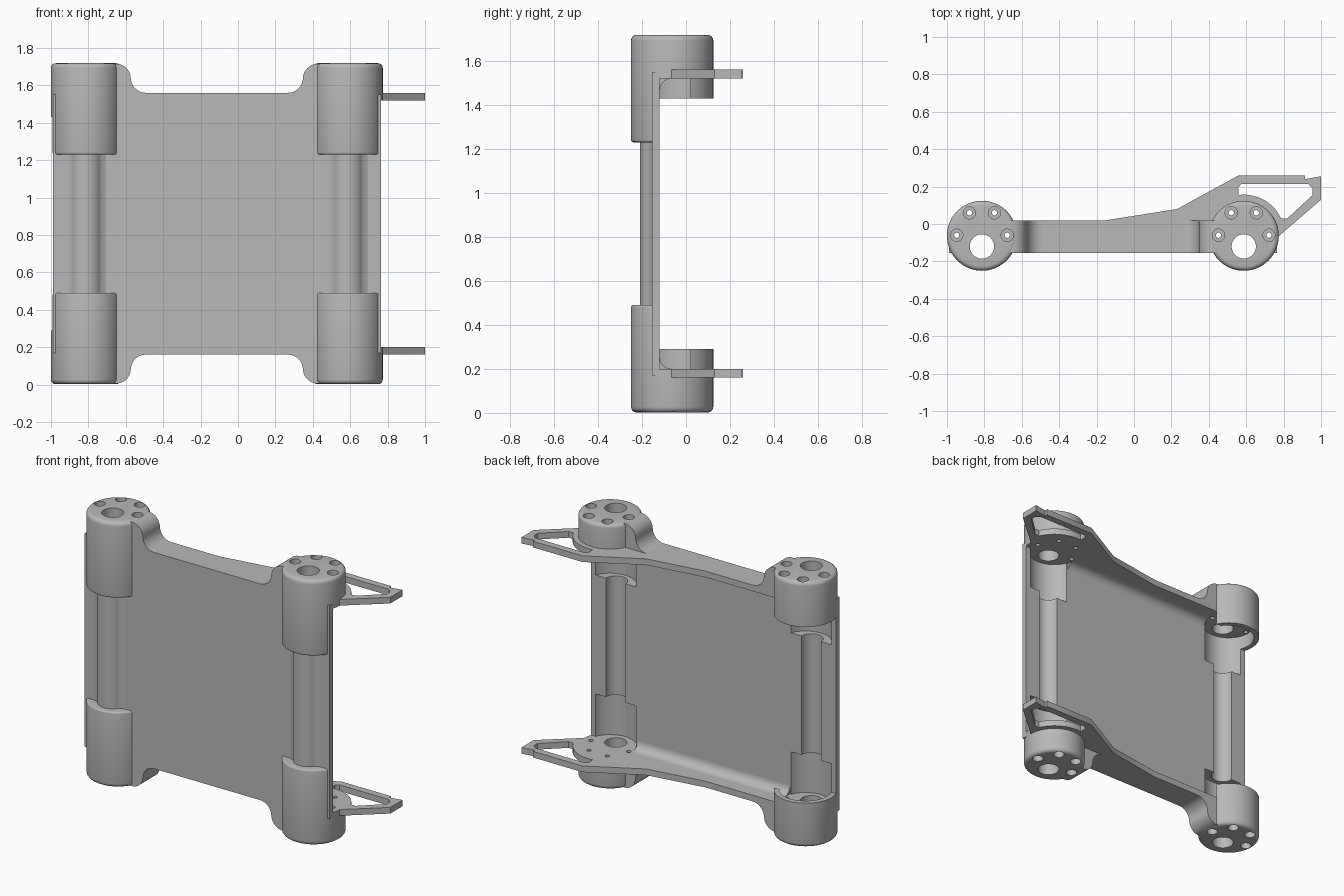
import bpy, bmesh, math
from mathutils import Matrix, Vector

if "Cube" in bpy.data.objects:
    bpy.data.objects.remove(bpy.data.objects["Cube"])

MID = 0.86           # height of the mirror plane; all heights below are measured from it
CAP, RIB_TOP, RIB_LOW, CUP, STEP = 0.858, 0.70, 0.66, 0.57, 0.37
FRONT, PLATE_BACK, RIB_BACK = -0.155, -0.12, 0.02
R, CY = 0.187, -0.063
SIDES = {"right": -0.813, "left": 0.587}

grey = bpy.data.materials.new("light grey")
grey.use_nodes = True
colour = (0.48, 0.48, 0.48, 1)
grey.diffuse_color = colour
grey.node_tree.nodes["Principled BSDF"].inputs["Base Color"].default_value = colour


def arc(cx, cy, r, a0, a1, n):
    """Points on an arc, angles in degrees."""
    steps = [math.radians(a0 + (a1 - a0) * i / n) for i in range(n + 1)]
    return [(cx + r * math.cos(a), cy + r * math.sin(a)) for a in steps]


def prism(name, points, lo, hi, axis="z", bevels=()):
    """Extrude a profile along an axis; bevels are (height, width) pairs."""
    place = {"z": lambda u, v, w: (u, v, w),
             "y": lambda u, v, w: (u, w, v),
             "x": lambda u, v, w: (w, u, v)}[axis]
    bm = bmesh.new()
    low = [bm.verts.new(place(u, v, lo)) for u, v in points]
    high = [bm.verts.new(place(u, v, hi)) for u, v in points]
    bm.faces.new(low)
    bm.faces.new(high)
    for i in range(len(points)):
        j = (i + 1) % len(points)
        bm.faces.new((low[i], low[j], high[j], high[i]))
    bmesh.ops.recalc_face_normals(bm, faces=bm.faces)
    for height, width in bevels:
        rim = [e for e in bm.edges if all(abs(v.co.z - height) < 1e-5 for v in e.verts)]
        bmesh.ops.bevel(bm, geom=rim, offset=width, segments=4, profile=0.5, affect="EDGES")
    mesh = bpy.data.meshes.new(name)
    bm.to_mesh(mesh)
    bm.free()
    mesh.materials.append(grey)
    ob = bpy.data.objects.new(name, mesh)
    ob.location.z = MID
    bpy.context.collection.objects.link(ob)
    return ob


def box(name, x0, x1, y0, y1, z0, z1):
    return prism(name, [(x0, y0), (x1, y0), (x1, y1), (x0, y1)], z0, z1)


def tube(name, x, y, r, z0, z1, n=64, bevels=()):
    return prism(name, arc(x, y, r, 0, 360, n)[:-1], z0, z1, "z", bevels)


def cutter(ob):
    ob.hide_render = True
    helpers.append(ob)
    return ob


def finish(ob, cutters=()):
    """Cut, mirror top to bottom, apply and shade."""
    for c in cutters:
        m = ob.modifiers.new("cut", "BOOLEAN")
        m.operation, m.solver, m.object = "DIFFERENCE", "EXACT", c
    m = ob.modifiers.new("mirror", "MIRROR")
    m.use_axis = (False, False, True)
    m.merge_threshold = 0.0005
    bpy.context.view_layer.update()
    deps = bpy.context.evaluated_depsgraph_get()
    mesh = bpy.data.meshes.new_from_object(ob.evaluated_get(deps))
    ob.modifiers.clear()
    ob.data = mesh
    bpy.ops.object.select_all(action="DESELECT")
    ob.select_set(True)
    bpy.context.view_layer.objects.active = ob
    bpy.ops.object.shade_smooth_by_angle(angle=math.radians(35))


helpers = []
drills, grooves, pockets = {}, {}, {}

# Cutters for the bores, screw holes, column grooves and pockets
for side, cx in SIDES.items():
    drills[side] = [cutter(tube("bore_cutter", cx, -0.12, 0.065, 0.6, 1))]
    for dx, y in ((0.067, 0.06), (0.135, -0.06)):
        for s in (-1, 1):
            x = cx + s * dx
            drills[side].append(cutter(tube("screw_cutter", x, y, 0.014, 0.6, 1, 20)))
            drills[side].append(cutter(tube("counterbore_cutter", x, y, 0.033, 0.81, 1, 28)))
    grooves[side] = cutter(tube("groove_cutter", cx, -0.12, 0.07, -0.1, 0.5))
    pockets[side] = cutter(tube("pocket_cutter", cx, CY, 0.155, STEP + 0.015, RIB_LOW))

for side, cx in SIDES.items():
    inward = 1 if side == "right" else -1

    # Round end tower with its half shell
    tower = tube(side + "_end_tower", cx, CY, R, STEP, CAP, 72, ((CAP, 0.025), (STEP, 0.01)))
    clip_top = CUP if side == "right" else RIB_LOW
    cuts = [cutter(box("back_cutter", cx - 0.3, cx + 0.3, PLATE_BACK, 0.3, 0.3, clip_top))]
    if side == "right":
        cuts.append(cutter(box("opening_cutter", cx + 0.09, cx + 0.3,
                               PLATE_BACK, RIB_BACK, 0.5, RIB_LOW)))
    finish(tower, cuts + [pockets[side], grooves[side]] + drills[side])

    # Slim hollow column between the towers, flared into the panel
    outline = ([(cx + 0.107, FRONT + 0.01), (cx + 0.107, FRONT)]
               + arc(cx, -0.12, 0.09, -32, -148, 20)
               + [(cx - 0.107, FRONT), (cx - 0.107, FRONT + 0.01)])
    column = prism(side + "_column", outline, 0, STEP + 0.01)
    finish(column, [grooves[side]])

    # Curved neck from tower to rib
    curve = arc(0.16, 0.775, 0.08, 90, 0, 10) + arc(0.32, 0.78, 0.08, 180, 270, 10)
    profile = [(0.15, RIB_LOW), (0.15, 0.855)] + curve + [(0.34, RIB_LOW)]
    neck = prism(side + "_neck", [(cx + inward * d, z) for d, z in profile],
                 FRONT, RIB_BACK, "y")
    finish(neck, drills[side])

# Front panel
panel = box("front_panel", -0.99, 0.765, FRONT, PLATE_BACK, 0, 0.69)
both = list(SIDES)
finish(panel, [pockets[s] for s in both] + [grooves[s] for s in both]
       + [drills[s][0] for s in both])

# Rib plate with the side bracket
outline = [(-0.81, FRONT), (0.587, FRONT), (0.72, -0.12), (0.78, -0.06), (1, 0.13),
           (1, 0.255), (0.915, 0.24), (0.915, 0.26), (0.56, 0.26), (0.23, 0.08),
           (-0.15, RIB_BACK), (-0.81, RIB_BACK)]
rib = prism("rib_and_bracket", outline, RIB_LOW, RIB_TOP)
slot = arc(SIDES["left"], CY, 0.22, 97, 25, 16) + [
    (0.82, 0.03), (0.955, 0.155), (0.955, 0.19), (0.93, 0.215), (0.575, 0.215), (0.557, 0.195)]
finish(rib, [cutter(prism("slot_cutter", slot, 0.6, 0.8))] + drills["left"] + drills["right"])

# Inner fillet between panel and rib
fillet = arc(-0.065, 0.605, 0.055, 180, 90, 8) + [(-0.065, 0.67), (-0.125, 0.67), (-0.125, 0.605)]
finish(prism("inner_fillet", fillet, -0.66, 0.43, "x"))

for ob in helpers:
    bpy.data.objects.remove(ob)
